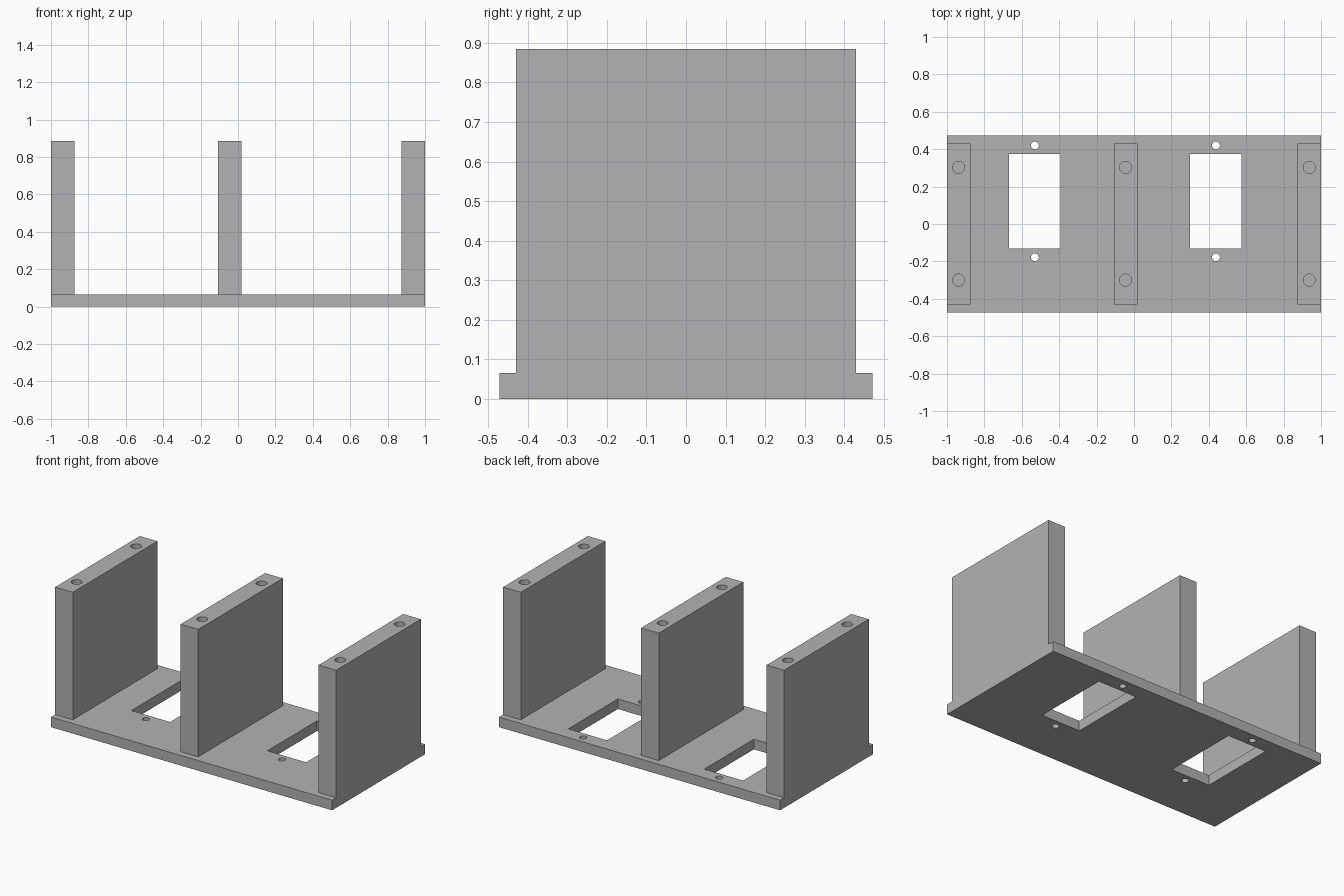
import bpy
import bmesh
import math
from mathutils import Matrix

default = bpy.data.objects.get("Cube")
if default:
    bpy.data.objects.remove(default, do_unlink=True)

# One grey for the whole bracket
grey = bpy.data.materials.new("plain grey")
grey.use_nodes = True
colour = (0.448, 0.448, 0.448, 1)
grey.diffuse_color = colour
grey.node_tree.nodes["Principled BSDF"].inputs["Base Color"].default_value = colour

PLATE_TOP = 0.065
WALL_TOP = 0.885
WALL_THICK = 0.125


def add_box(bm, x, y, z):
    """Box spanning the given (low, high) ranges."""
    size = [hi - lo for lo, hi in (x, y, z)]
    mid = [(hi + lo) / 2 for lo, hi in (x, y, z)]
    bmesh.ops.create_cube(bm, size=1, matrix=Matrix.Translation(mid) @ Matrix.Diagonal((*size, 1)))


def add_cylinder(bm, x, y, radius, z):
    lo, hi = z
    bmesh.ops.create_cone(bm, cap_ends=True, segments=32, radius1=radius, radius2=radius,
                          depth=hi - lo, matrix=Matrix.Translation((x, y, (lo + hi) / 2)))


def make_object(name, bm):
    mesh = bpy.data.meshes.new(name)
    bm.to_mesh(mesh)
    bm.free()
    mesh.materials.append(grey)
    obj = bpy.data.objects.new(name, mesh)
    bpy.context.collection.objects.link(obj)
    return obj


def cut(obj, cutter):
    """Subtract the cutter, apply the result and smooth the bores."""
    cutter.hide_render = True
    mod = obj.modifiers.new("holes", 'BOOLEAN')
    mod.operation = 'DIFFERENCE'
    mod.solver = 'EXACT'
    mod.object = cutter
    bpy.ops.object.select_all(action='DESELECT')
    obj.select_set(True)
    bpy.context.view_layer.objects.active = obj
    bpy.ops.object.modifier_apply(modifier=mod.name)
    bpy.data.objects.remove(cutter, do_unlink=True)
    bpy.ops.object.shade_smooth_by_angle(angle=math.radians(30))


# Base plate with two windows, each with a screw hole at either end
bm = bmesh.new()
add_box(bm, (-1, 1), (-0.472, 0.472), (0, PLATE_TOP))
base_plate = make_object("base_plate", bm)

bm = bmesh.new()
through = (-0.1, 0.2)
for x in (-0.53, 0.438):
    add_box(bm, (x - 0.138, x + 0.138), (-0.13, 0.374), through)
    for y in (-0.178, 0.42):
        add_cylinder(bm, x, y, 0.021, through)
cut(base_plate, make_object("plate_cutter", bm))

# Three upright walls with blind screw holes in their top edges
walls = {"right_wall": -0.9375, "middle_wall": -0.045, "left_wall": 0.9375}
for name, x in walls.items():
    bm = bmesh.new()
    add_box(bm, (x - WALL_THICK / 2, x + WALL_THICK / 2), (-0.43, 0.43), (PLATE_TOP, WALL_TOP))
    wall = make_object(name, bm)
    bm = bmesh.new()
    for y in (-0.3, 0.303):
        add_cylinder(bm, x, y, 0.032, (WALL_TOP - 0.3, WALL_TOP + 0.1))
    cut(wall, make_object("wall_cutter", bm))
